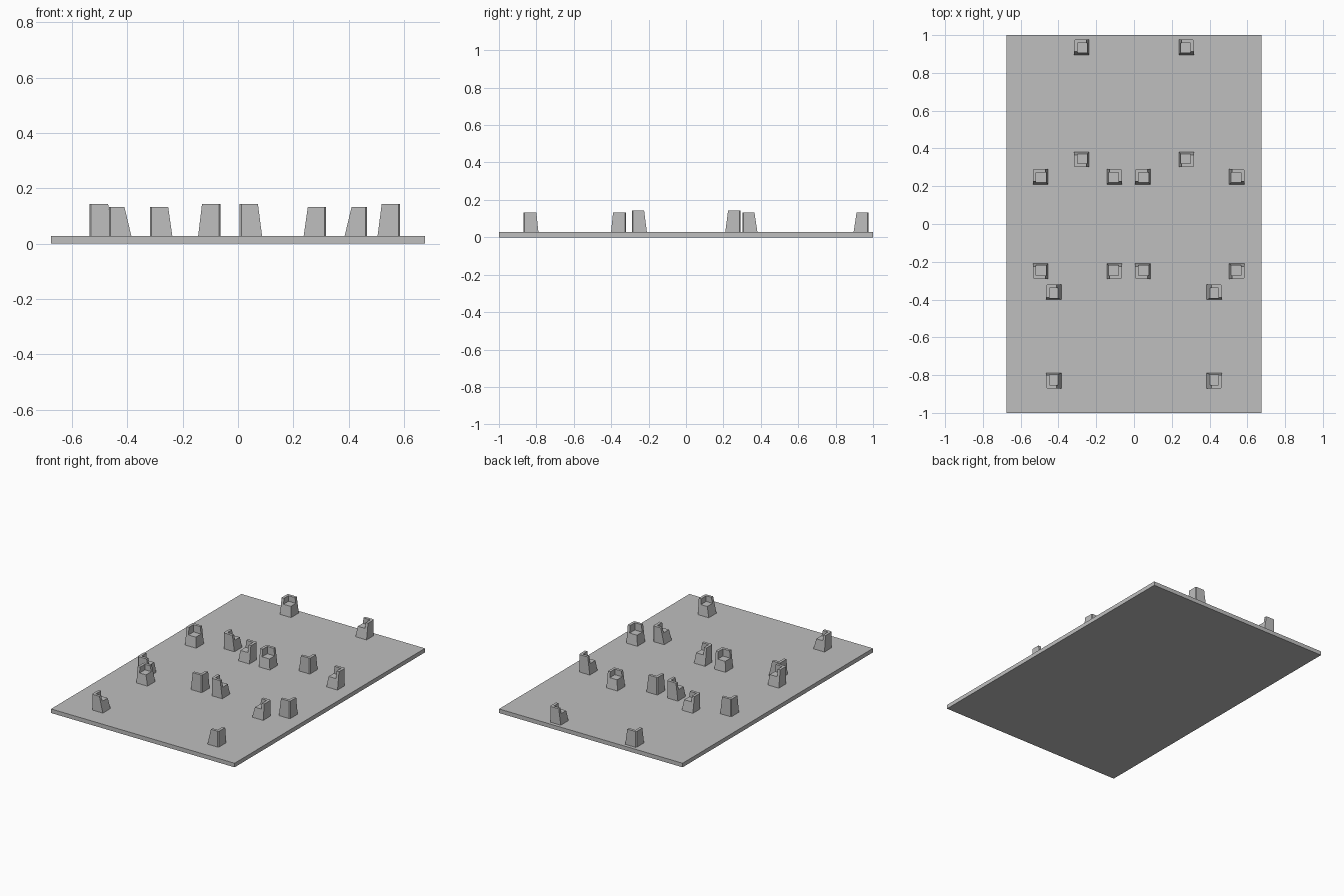
import bpy
import bmesh

cube = bpy.data.objects.get("Cube")
if cube:
    bpy.data.objects.remove(cube, do_unlink=True)

grey = bpy.data.materials.new("plain grey")
grey.use_nodes = True
colour = (0.52, 0.52, 0.52, 1)
grey.diffuse_color = colour
grey.node_tree.nodes["Principled BSDF"].inputs["Base Color"].default_value = colour

PLATE_TOP = 0.027
LEDGE = 0.095      # height of the seat inside each corner post
SIZE = 0.081       # post width at its foot
WALL = 0.018       # thickness of the raised corner wall
CHAMFER = 0.006    # cut on the outer vertical edge


def add_object(name, bm):
    bmesh.ops.recalc_face_normals(bm, faces=bm.faces)
    mesh = bpy.data.meshes.new(name)
    bm.to_mesh(mesh)
    bm.free()
    mesh.materials.append(grey)
    obj = bpy.data.objects.new(name, mesh)
    bpy.context.collection.objects.link(obj)
    return obj


def bridge(bm, low, high):
    for i in range(len(low)):
        j = (i + 1) % len(low)
        bm.faces.new((low[i], low[j], high[j], high[i]))


def corner_post(name, x, y, sx, sy, top, taper):
    """Tapered post with its upright outer corner at x, y and an L-shaped wall."""
    bm = bmesh.new()

    def vert(u, v, z):
        return bm.verts.new((x - sx * u, y - sy * v, z))

    def ring(z):
        f = (z - PLATE_TOP) / (top - PLATE_TOP)
        a, b = SIZE - taper[0] * f, SIZE - taper[1] * f
        outline = [(CHAMFER, 0), (a, 0), (a, WALL), (a, b),
                   (WALL, b), (0, b), (0, CHAMFER)]
        return [vert(u, v, z) for u, v in outline]

    # Solid lower part
    foot, seat = ring(PLATE_TOP), ring(LEDGE)
    bm.faces.new(foot)
    bridge(bm, foot, seat)

    # Ledge and raised wall around the outer corner
    inner = vert(WALL, WALL, LEDGE)
    bm.faces.new((seat[2], seat[3], seat[4], inner))
    rim = ring(top)
    bm.verts.remove(rim[3])
    rim[3] = vert(WALL, WALL, top)
    seat[3] = inner
    bridge(bm, seat, rim)
    bm.faces.new(rim)
    add_object(name, bm)


# Base plate
bm = bmesh.new()
bmesh.ops.create_cube(bm, size=1)
for v in bm.verts:
    v.co = (v.co.x * 1.35, v.co.y * 2, (v.co.z + 0.5) * PLATE_TOP)
add_object("base_plate", bm)

# Four sets of posts: outer x range, outer y range, top height, taper in x and y
holders = {
    "back": ((-0.318, 0.318), (0.301, 0.977), 0.132, (0.015, 0.016)),
    "middle_right": ((-0.536, -0.063), (-0.29, 0.291), 0.143, (0.014, 0.015)),
    "middle_left": ((0.006, 0.585), (-0.29, 0.291), 0.143, (0.015, 0.015)),
    "front": ((-0.466, 0.466), (-0.87, -0.32), 0.132, (0.025, 0.011)),
}
for name, (xs, ys, top, taper) in holders.items():
    for x, sx, side in zip(xs, (-1, 1), ("right", "left")):
        for y, sy, end in zip(ys, (-1, 1), ("front", "back")):
            corner_post(f"{name}_holder_post_{end}_{side}", x, y, sx, sy, top, taper)
